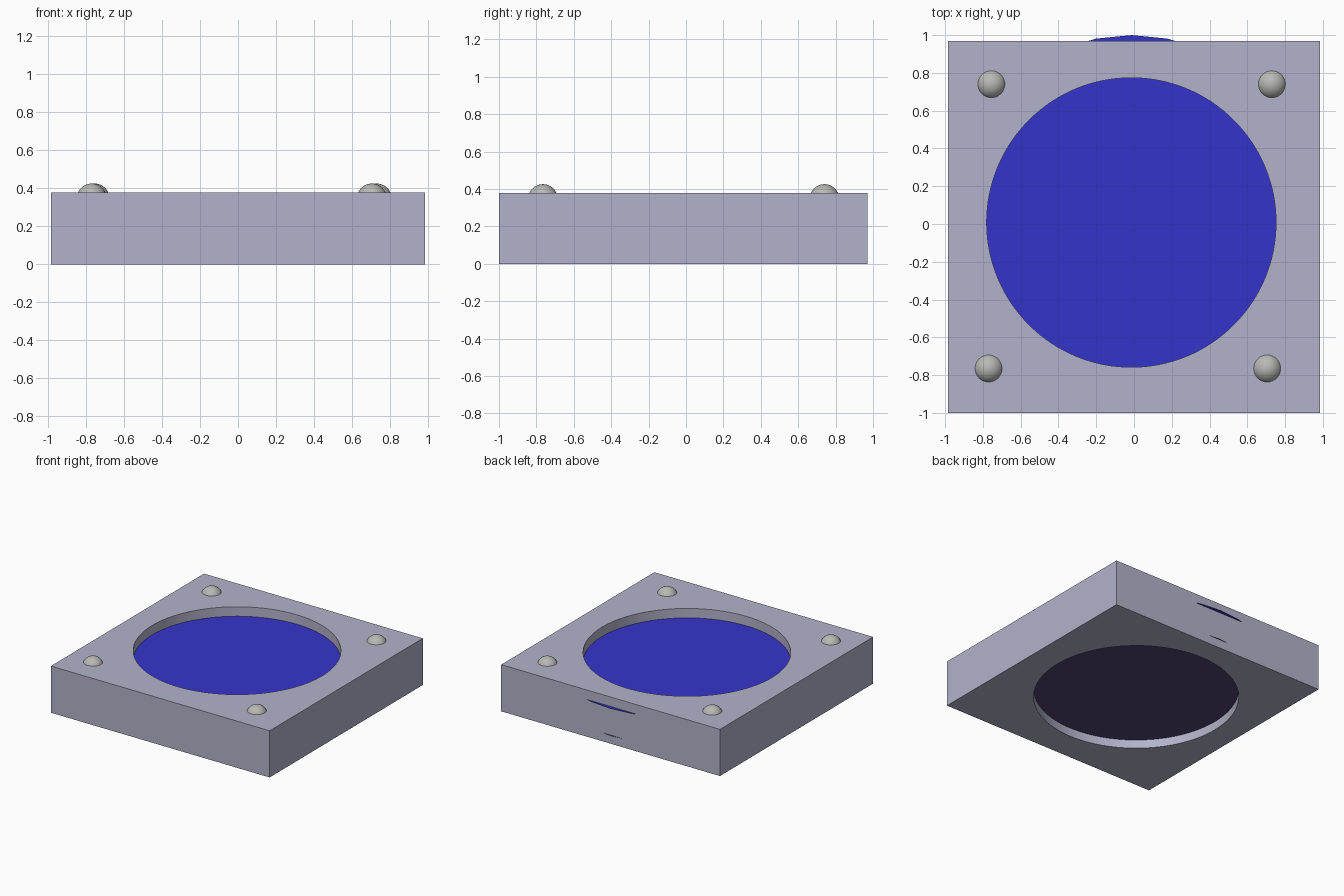
import bpy, bmesh
from math import sin, cos, pi

if "Cube" in bpy.data.objects:
    bpy.data.objects.remove(bpy.data.objects["Cube"])


def material(name, rgb):
    m = bpy.data.materials.new(name)
    m.diffuse_color = (*rgb, 1)
    m.use_nodes = True
    m.node_tree.nodes["Principled BSDF"].inputs["Base Color"].default_value = m.diffuse_color
    return m


BLOCK = material("pale lavender grey", (0.45, 0.45, 0.60))
BLUE = material("deep blue", (0.036, 0.034, 0.60))
PURPLE = material("dark purple", (0.08, 0.06, 0.17))
STEEL = material("stud grey", (0.48, 0.48, 0.46))


def make_object(name, bm, mat):
    bmesh.ops.recalc_face_normals(bm, faces=bm.faces)
    mesh = bpy.data.meshes.new(name)
    bm.to_mesh(mesh)
    bm.free()
    mesh.materials.append(mat)
    ob = bpy.data.objects.new(name, mesh)
    bpy.context.collection.objects.link(ob)
    return ob


def smooth(ob):
    bpy.ops.object.select_all(action='DESELECT')
    ob.select_set(True)
    bpy.context.view_layer.objects.active = ob
    bpy.ops.object.shade_smooth_by_angle(angle=0.6)


# square block with a round hole right through it
HEIGHT, HALF, SIDES = 0.38, 0.985, 128
bm = bmesh.new()
rings = []  # bottom hole, bottom outline, top outline, top hole
for z, hole in ((0, True), (0, False), (HEIGHT, False), (HEIGHT, True)):
    ring = []
    for i in range(SIDES):
        a = 2 * pi * i / SIDES
        c, s = cos(a), sin(a)
        if hole:
            co = (-0.014 + 0.766 * c, 0.008 + 0.766 * s, z)
        else:
            k = HALF / max(abs(c), abs(s))
            co = (k * c, -0.015 + k * s, z)
        ring.append(bm.verts.new(co))
    rings.append(ring)
for r in range(4):
    a, b = rings[r], rings[(r + 1) % 4]
    for i in range(SIDES):
        j = (i + 1) % SIDES
        bm.faces.new((a[i], a[j], b[j], b[i]))
smooth(make_object("block", bm, BLOCK))

# thin discs set in the hole, their rims just breaking through the back
for name, radius, cy, z, mat in (("upper_disc", 0.965, 0.035, 0.303, BLUE),
                                 ("lower_disc", 0.950, 0.029, 0.07, PURPLE)):
    bm = bmesh.new()
    bm.faces.new([bm.verts.new((-0.012 + radius * sin(2 * pi * i / 32),
                                cy + radius * cos(2 * pi * i / 32), z))
                  for i in range(32)])
    ob = make_object(name, bm, mat)
    if ob.data.polygons[0].normal.z < 0:
        ob.data.flip_normals()

# round studs sunk into the four corners
for name, x, y in (("back_left_stud", -0.755, 0.74), ("back_right_stud", 0.73, 0.74),
                   ("front_left_stud", -0.77, -0.765), ("front_right_stud", 0.705, -0.765)):
    bm = bmesh.new()
    bmesh.ops.create_uvsphere(bm, u_segments=32, v_segments=16, radius=0.079)
    bmesh.ops.translate(bm, verts=bm.verts, vec=(x, y, 0.347))
    smooth(make_object(name, bm, STEEL))
